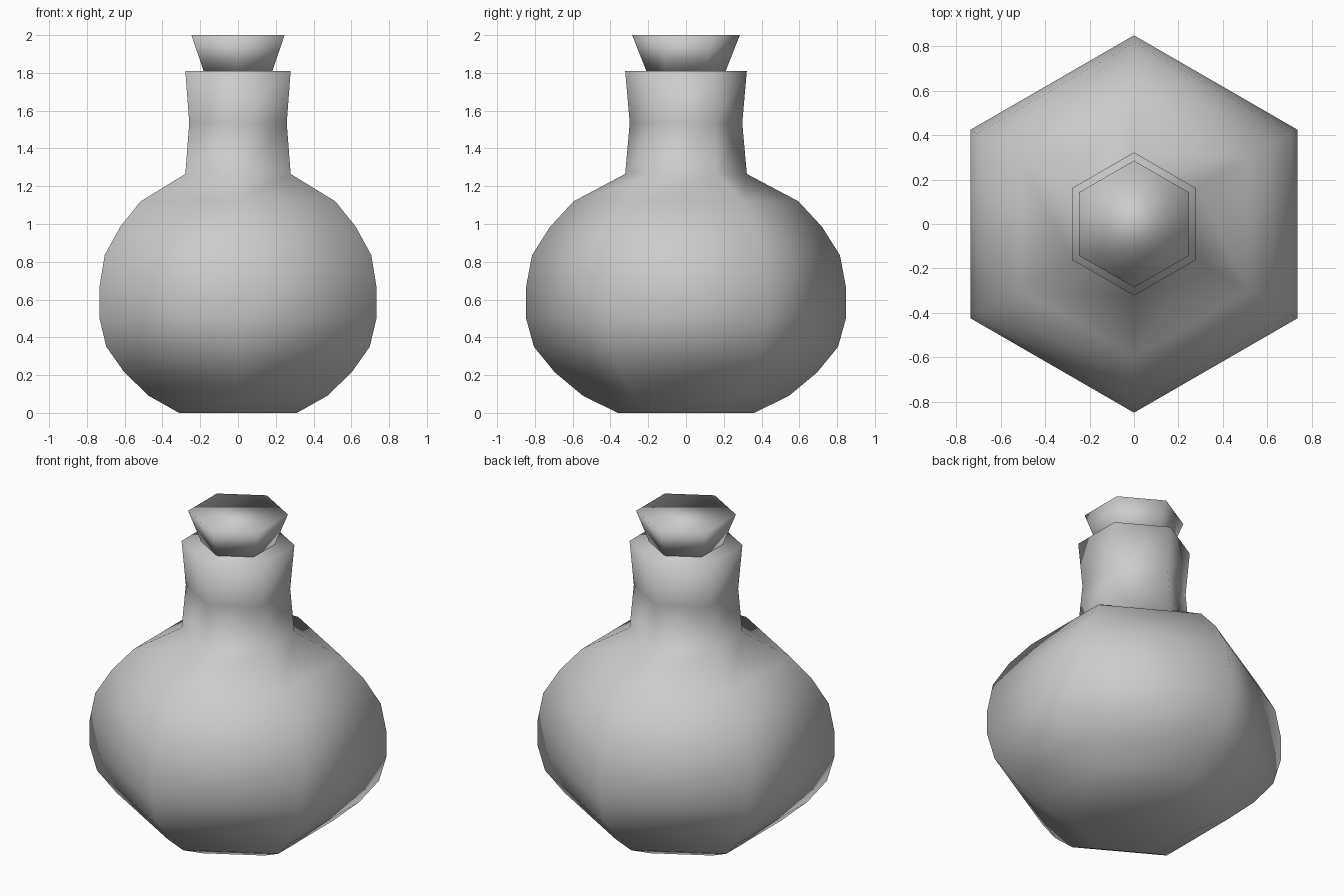
import bpy
import bmesh
from math import cos, sin, pi

SIDES = 6

cube = bpy.data.objects.get("Cube")
if cube:
    bpy.data.objects.remove(cube, do_unlink=True)


def make_material(name, color):
    mat = bpy.data.materials.new(name)
    mat.use_nodes = True
    mat.diffuse_color = color
    mat.node_tree.nodes["Principled BSDF"].inputs["Base Color"].default_value = color
    return mat


def lathe(name, profile, mat):
    """Turn (radius, height) points into a closed, smooth six-sided solid."""
    bm = bmesh.new()
    rings = []
    for radius, z in profile:
        angles = [pi / 2 + 2 * pi * i / SIDES for i in range(SIDES)]
        rings.append([bm.verts.new((radius * cos(a), radius * sin(a), z)) for a in angles])
    for low, high in zip(rings, rings[1:]):
        for i in range(SIDES):
            j = (i + 1) % SIDES
            bm.faces.new((low[i], low[j], high[j], high[i]))
    bm.faces.new(rings[0][::-1])
    bm.faces.new(rings[-1])
    for face in bm.faces:
        face.smooth = True
    mesh = bpy.data.meshes.new(name)
    bm.to_mesh(mesh)
    bm.free()
    mesh.materials.append(mat)
    obj = bpy.data.objects.new(name, mesh)
    bpy.context.collection.objects.link(obj)
    return obj


grey = make_material("plain grey", (0.6, 0.6, 0.6, 1))

# Round flask with a slightly waisted neck
lathe("flask", [
    (0.36, 0), (0.545, 0.09), (0.695, 0.215), (0.805, 0.35),
    (0.848, 0.505), (0.848, 0.66), (0.815, 0.835), (0.72, 0.985),
    (0.595, 1.12), (0.322, 1.265), (0.298, 1.535), (0.322, 1.81),
], grey)

# Tapered stopper resting in the mouth
lathe("stopper", [(0.21, 1.81), (0.285, 2)], grey)
